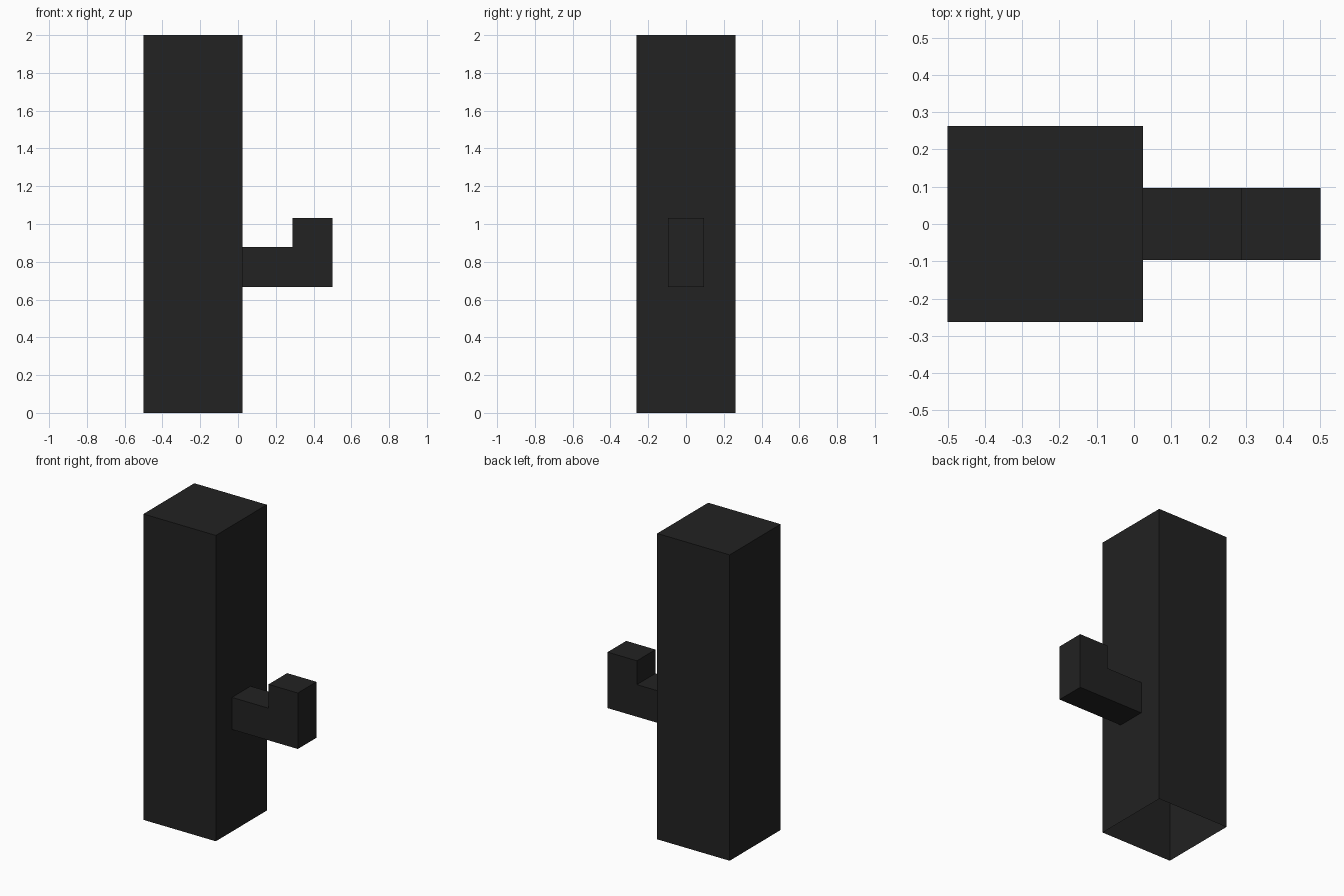
import bpy, bmesh

if "Cube" in bpy.data.objects:
    bpy.data.objects.remove(bpy.data.objects["Cube"])

black = bpy.data.materials.new("charcoal black")
black.diffuse_color = (0.016, 0.016, 0.016, 1)
black.use_nodes = True
black.node_tree.nodes["Principled BSDF"].inputs["Base Color"].default_value = black.diffuse_color


def extrude_profile(name, profile, half_depth, open_dir):
    """Extrude an x-z profile along y, leaving the side facing open_dir open."""
    bm = bmesh.new()
    base = bm.faces.new([bm.verts.new((x, -half_depth, z)) for x, z in profile])
    ext = bmesh.ops.extrude_face_region(bm, geom=[base], use_keep_orig=True)
    verts = [g for g in ext["geom"] if isinstance(g, bmesh.types.BMVert)]
    bmesh.ops.translate(bm, verts=verts, vec=(0, 2 * half_depth, 0))
    bmesh.ops.recalc_face_normals(bm, faces=bm.faces)
    opening = [f for f in bm.faces
               if sum(a * b for a, b in zip(f.normal, open_dir)) > 0.9
               and abs(f.calc_center_median().dot(f.normal) -
                       max(v.co.dot(f.normal) for v in bm.verts)) < 1e-5]
    bmesh.ops.delete(bm, geom=opening, context="FACES")
    mesh = bpy.data.meshes.new(name)
    bm.to_mesh(mesh)
    bm.free()
    mesh.materials.append(black)
    obj = bpy.data.objects.new(name, mesh)
    bpy.context.collection.objects.link(obj)
    return obj


# Tall square post, hollow with an open underside
extrude_profile("post", [(-0.5, 0), (0.024, 0), (0.024, 2), (-0.5, 2)],
                0.263, (0, 0, -1))

# L-shaped arm that bends upwards, open where it meets the post
extrude_profile("arm", [(0.024, 0.667), (0.5, 0.667), (0.5, 1.033),
                        (0.288, 1.033), (0.288, 0.877), (0.024, 0.877)],
                0.096, (-1, 0, 0))
